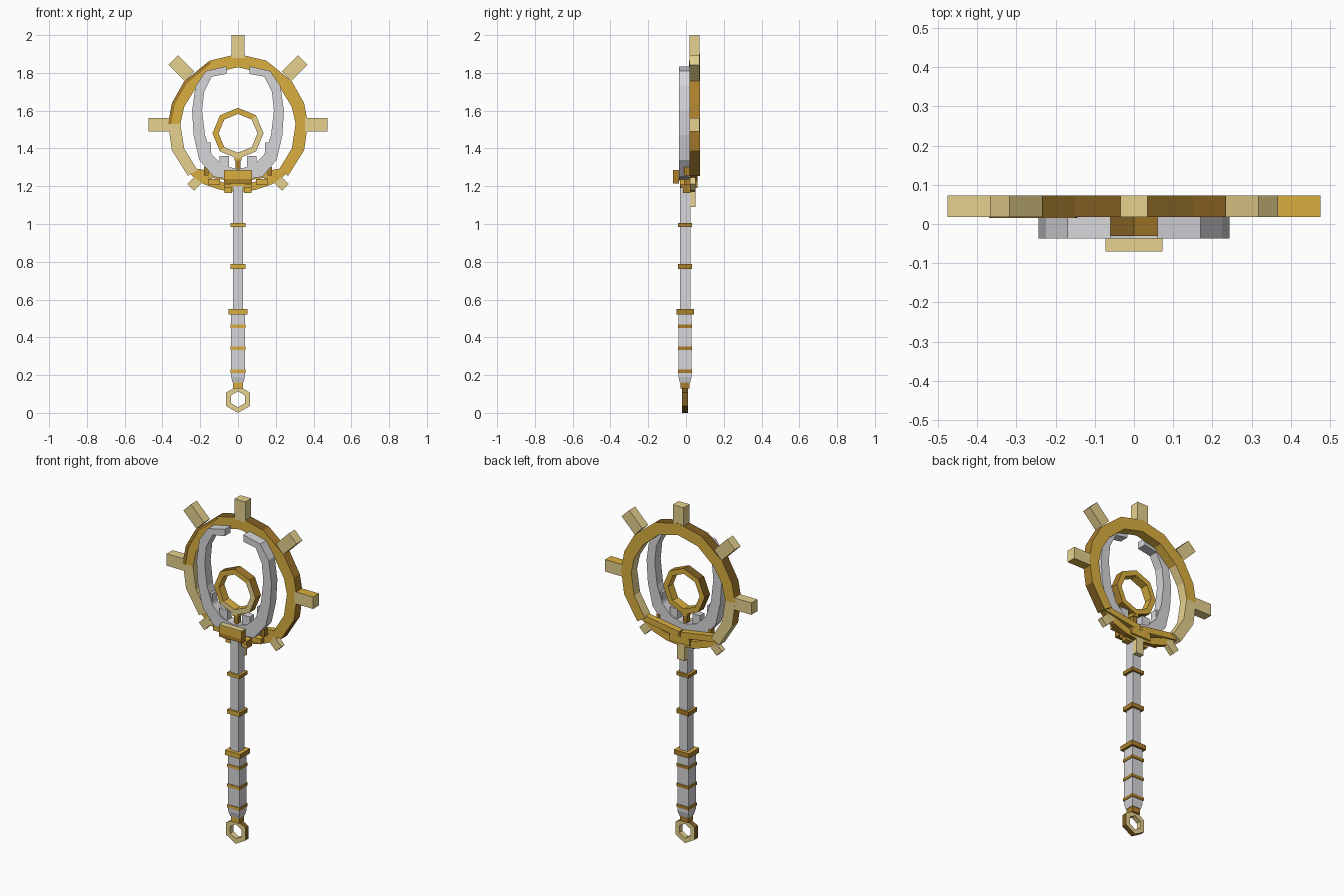
import bpy
import bmesh
from math import sin, cos, pi, radians
from mathutils import Matrix, Vector

cube = bpy.data.objects.get("Cube")
if cube:
    bpy.data.objects.remove(cube, do_unlink=True)


def make_material(name, colour):
    mat = bpy.data.materials.new(name)
    mat.use_nodes = True
    mat.diffuse_color = (*colour, 1)
    mat.node_tree.nodes["Principled BSDF"].inputs["Base Color"].default_value = (*colour, 1)
    return mat


GOLD = make_material("gold", (0.7, 0.43, 0.05))
PALE = make_material("pale gold", (0.79, 0.64, 0.27))
BRONZE = make_material("bronze", (0.41, 0.21, 0.025))
DARK = make_material("dark bronze", (0.21, 0.11, 0.016))
SILVER = make_material("silver", (0.67, 0.67, 0.7))


def make_object(name, verts, faces, paints):
    """Mesh object with one material per face."""
    mesh = bpy.data.meshes.new(name)
    mesh.from_pydata(verts, [], faces)
    used = list(dict.fromkeys(paints))
    for mat in used:
        mesh.materials.append(mat)
    for poly, mat in zip(mesh.polygons, paints):
        poly.material_index = used.index(mat)
    bm = bmesh.new()
    bm.from_mesh(mesh)
    bmesh.ops.recalc_face_normals(bm, faces=bm.faces)
    bm.to_mesh(mesh)
    bm.free()
    obj = bpy.data.objects.new(name, mesh)
    bpy.context.collection.objects.link(obj)


def band(name, outer, inner, front, back, paint, closed=False):
    """Flat band between two outlines in the XZ plane; paint(segment, side) picks a material."""
    n = len(outer)
    verts = []
    for (ox, oz), (ix, iz) in zip(outer, inner):
        verts += [(ox, front, oz), (ix, front, iz), (ix, back, iz), (ox, back, oz)]
    faces, paints = [], []
    for i in range(n if closed else n - 1):
        a, b = 4 * i, 4 * ((i + 1) % n)
        for k, side in enumerate(("front", "inner", "back", "rim")):
            m = (k + 1) % 4
            faces.append((a + k, b + k, b + m, a + m))
            paints.append(paint(i, side))
    if not closed:
        last = 4 * n - 4
        faces += [(0, 1, 2, 3), (last + 3, last + 2, last + 1, last)]
        paints += [paint(0, "end"), paint(n - 2, "end")]
    make_object(name, verts, faces, paints)


def box(name, centre, size, mat, angle=0, taper=1, ends=None, back=None):
    """Box turned about y; taper scales its lower end, ends and back recolour those faces."""
    turn = Matrix.Rotation(radians(angle), 3, "Y")
    verts = []
    for z in (-0.5, 0.5):
        s = taper if z < 0 else 1
        for x, y in ((-0.5, -0.5), (0.5, -0.5), (0.5, 0.5), (-0.5, 0.5)):
            corner = Vector((x * s * size[0], y * s * size[1], z * size[2]))
            verts.append(turn @ corner + Vector(centre))
    faces = [(3, 2, 1, 0), (4, 5, 6, 7)]
    faces += [(i, (i + 1) % 4, (i + 1) % 4 + 4, i + 4) for i in range(4)]
    side = ends or mat
    make_object(name, verts, faces, [back or mat, mat, mat, side, back or mat, side])


def mirrored(points):
    return [(-x, z) for x, z in reversed(points) if x] + points


def circle(sides, radius, z):
    return [(radius * sin(2 * pi * i / sides), z + radius * cos(2 * pi * i / sides))
            for i in range(sides)]


def sun_paint(i, side):
    if side == "rim":
        return PALE if i == 0 else DARK if 2 < i < 7 or i == 11 else BRONZE
    if i < 2 or side == "inner" and (i < 4 or i > 7):
        return PALE
    return GOLD


def centre_paint(i, side):
    if side == "rim":
        return DARK if i > 3 else BRONZE
    return PALE if 0 < i < 5 and side == "front" else GOLD


def pommel_paint(i, side):
    return DARK if side == "rim" else PALE


AXIS = -0.005

# Large open sun ring
outer = [(0, 1.9), (.15, 1.865), (.285, 1.755), (.35, 1.64), (.37, 1.53), (.35, 1.39), (.265, 1.255)]
inner = [(0, 1.83), (.125, 1.8), (.23, 1.71), (.285, 1.62), (.305, 1.53), (.285, 1.4), (.215, 1.285)]
band("sun_ring", mirrored(outer), mirrored(inner), 0.018, 0.073, sun_paint)

# Dark trim along the upper right edge of the ring
edge = [(-x, z) for x, z in outer[1:5]]
trim = [(.75 * ox - .25 * ix, .75 * oz + .25 * iz) for (ox, oz), (ix, iz) in zip(edge, inner[1:5])]
band("sun_ring_trim", edge, trim, 0.015, 0.019, lambda i, side: BRONZE)

# Lower arc closing the sun ring
outer = [(0, 1.17), (.09, 1.18), (.18, 1.21), (.25, 1.26)]
inner = [(0, 1.21), (.08, 1.22), (.155, 1.245), (.22, 1.29)]
band("lower_arc", mirrored(outer), mirrored(inner), 0.02, 0.05,
     lambda i, side: BRONZE if side == "rim" else GOLD)

# Silver crescent, open at the top
outer = [(0, 1.23), (.13, 1.25), (.205, 1.34), (.235, 1.47), (.243, 1.6), (.225, 1.73), (.17, 1.81), (.06, 1.835)]
inner = [(0, 1.29), (.08, 1.31), (.14, 1.37), (.175, 1.47), (.19, 1.6), (.18, 1.7), (.14, 1.78), (.06, 1.795)]
band("crescent", mirrored(outer), mirrored(inner), -0.037, 0.018, lambda i, side: SILVER)

# Small eight-sided ring on its stem
band("centre_ring", circle(8, .135, 1.48), circle(8, .103, 1.48),
     -0.03, 0.02, centre_paint, closed=True)
box("centre_stem", (0, AXIS, 1.31), (.026, .03, .09), BRONZE)
box("centre_stem_cap", (0, AXIS, 1.345), (.036, .04, .02), GOLD)

# Rays of the sun ring
box("top_ray", (0, .045, 1.94), (.07, .055, .12), PALE)
box("bottom_ray", (0, .035, 1.14), (.05, .03, .1), PALE)
for side, label in ((1, "left"), (-1, "right")):
    tint = GOLD if side > 0 else PALE
    box(label + "_side_ray", (side * .415, .045, 1.525), (.07, .055, .12), PALE, side * 90, ends=tint)
    box(label + "_upper_ray", (side * .3, .045, 1.825), (.07, .055, .12), PALE, side * 45)
    box(label + "_lower_ray", (side * .222, .035, 1.222), (.05, .03, .08), PALE, side * 135)
    # Cross bar, pegs and crescent teeth
    box(label + "_cross_bar", (side * .125, .042, 1.26), (.24, .036, .035), GOLD, side * -9)
    box(label + "_peg", (side * .168, .005, 1.28), (.022, .03, .045), BRONZE)
    box(label + "_arc_bead", (side * .125, .01, 1.222), (.06, .04, .03), GOLD, ends=BRONZE)
    box(label + "_neck_bead", (side * .052, .005, 1.178), (.04, .04, .03), GOLD, ends=BRONZE)
    box(label + "_inner_tooth", (side * .073, -.01, 1.325), (.05, .04, .07), SILVER)
    box(label + "_outer_tooth", (side * .158, -.01, 1.4), (.028, .04, .065), SILVER)

# Clasp where the head meets the shaft
box("clasp", (0, -.053, 1.26), (.146, .034, .046), GOLD, ends=BRONZE)
box("clasp_base", (0, -.053, 1.226), (.146, .034, .022), BRONZE)
box("clasp_top", (0, -.053, 1.284), (.146, .034, .004), PALE)
box("clasp_core", (0, AXIS, 1.225), (.08, .055, .05), GOLD)
box("neck_collar", (0, AXIS, 1.2), (.15, .05, .02), GOLD, ends=BRONZE)
box("back_plate", (0, .045, 1.21), (.13, .03, .04), GOLD, ends=BRONZE)

# Shaft and grip
box("shaft", (0, AXIS, .88), (.052, .055, .68), SILVER)
box("grip", (0, AXIS, .36), (.072, .068, .34), SILVER)
box("grip_end", (0, AXIS, .175), (.072, .068, .03), SILVER, taper=.8)

# Collars along the shaft and grip
for i, (z, width, height) in enumerate(((.995, .08, .02), (.775, .08, .025), (.535, .098, .028),
                                        (.458, .08, .018), (.342, .08, .018), (.22, .08, .018),
                                        (.145, .052, .034))):
    box("collar_%d" % (i + 1), (0, AXIS, z), (width, width * .95, height), GOLD,
        ends=BRONZE, back=BRONZE)

# Six-sided pommel ring
band("pommel_ring", circle(6, .072, .072), circle(6, .042, .072), -0.02, 0.01,
     pommel_paint, closed=True)
